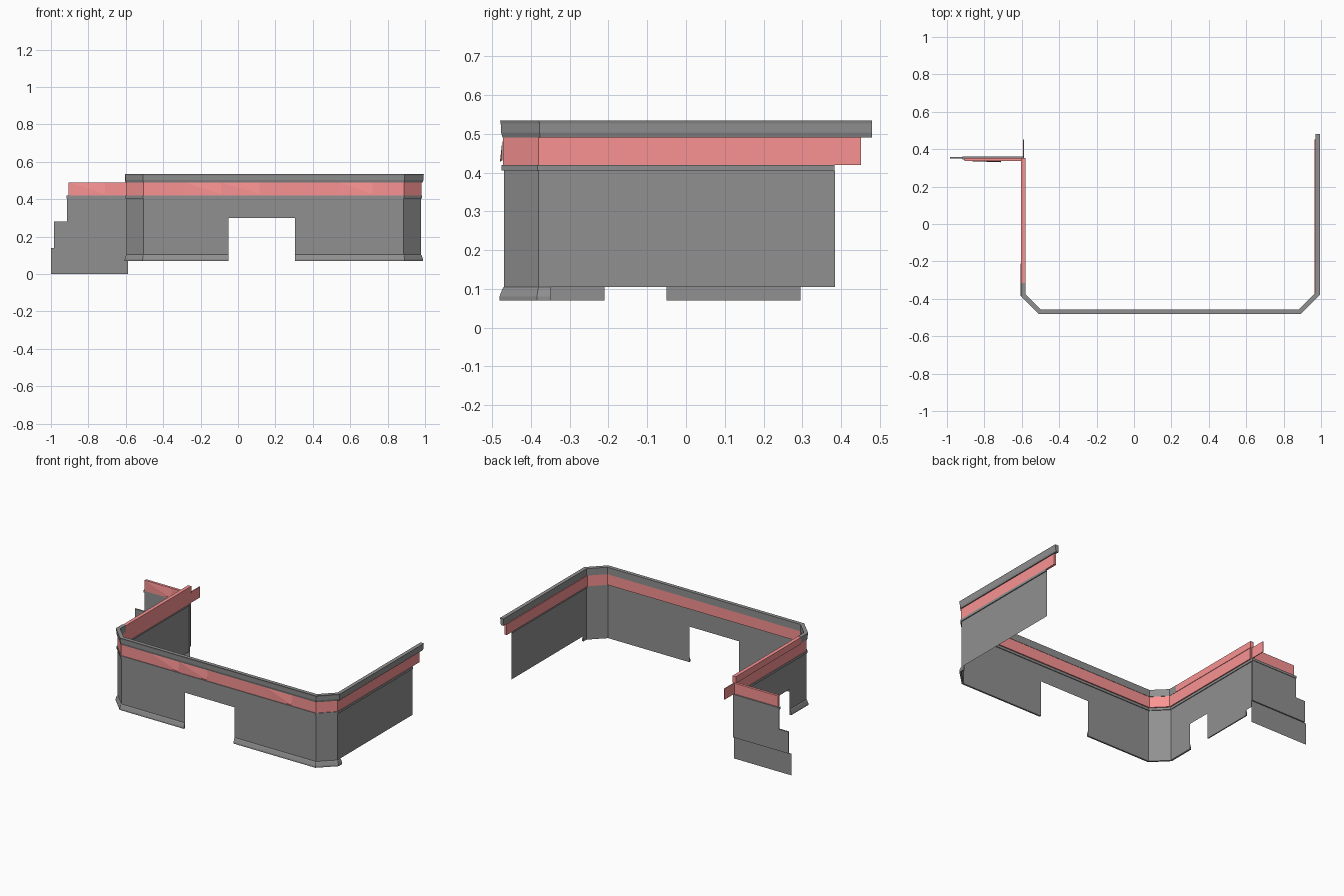
import bpy, bmesh
from mathutils import Vector

if "Cube" in bpy.data.objects:
    bpy.data.objects.remove(bpy.data.objects["Cube"])


def material(name, color):
    m = bpy.data.materials.new(name)
    m.diffuse_color = color
    m.use_nodes = True
    m.node_tree.nodes["Principled BSDF"].inputs["Base Color"].default_value = m.diffuse_color
    return m


red = material("sign_red", (0.95, 0.29, 0.29, 1))
grey = material("wall_grey", (0.28, 0.28, 0.28, 1))


def finish(name, bm, mat):
    bmesh.ops.recalc_face_normals(bm, faces=bm.faces)
    me = bpy.data.meshes.new(name)
    bm.to_mesh(me)
    bm.free()
    me.materials.append(mat)
    bpy.context.collection.objects.link(bpy.data.objects.new(name, me))


def sweep(name, path, profile, mat=grey):
    """Mitred sweep of (outward offset, z) points; 3+ points make a capped solid."""
    pts = [Vector(p) for p in path]
    dirs = [(b - a).normalized() for a, b in zip(pts, pts[1:])]
    norms = [Vector((-d.y, d.x)) for d in dirs]
    bm = bmesh.new()
    rings = []
    for i, p in enumerate(pts):
        a, b = norms[max(i - 1, 0)], norms[min(i, len(norms) - 1)]
        m = (a + b) / (1 + a.dot(b))
        rings.append([bm.verts.new((p.x + m.x * o, p.y + m.y * o, z)) for o, z in profile])
    n = len(profile)
    for r, s in zip(rings, rings[1:]):
        for j in range(n if n > 2 else 1):
            k = (j + 1) % n
            bm.faces.new((r[j], s[j], s[k], r[k]))
    if n > 2:
        bm.faces.new(rings[0])
        bm.faces.new(rings[-1])
    finish(name, bm, mat)


def rect(o0, o1, z0, z1):
    return [(o0, z0), (o1, z0), (o1, z1), (o0, z1)]


# Plan corners, running from the right side round the front to the left side
XR, XL, YF = 0.978, -0.595, -0.47
right_corner = [(XR, -0.38), (0.886, YF)]
left_corner = [(-0.505, YF), (XL, -0.38)]
corners = right_corner + left_corner
door_r, door_l = (0.305, YF), (-0.05, YF)
side_a, side_b = (XL, -0.21), (XL, -0.05)

# Walls with the front and side openings
wall = lambda z: [(0, z), (0, 0.405)]
sweep("right_wall", [(XR, 0.385)] + right_corner + [door_r], wall(0.105))
sweep("front_lintel", [door_r, door_l], wall(0.30))
sweep("left_corner_wall", [door_l] + left_corner + [side_a], wall(0.105))
sweep("side_lintel", [side_a, side_b], wall(0.235))
sweep("left_wall", [side_b, (XL, 0.35)], wall(0.105))

# Flared baseboards
base = [(0, 0.105), (0.004, 0.10), (0.011, 0.08), (0.011, 0.07), (0, 0.07)]
sweep("baseboard_right", [(XR, -0.35)] + right_corner + [door_r], base)
sweep("baseboard_left", [door_l] + left_corner + [side_a], base)
sweep("baseboard_side", [side_b, (XL, 0.295)],
      [(0, 0.105), (0.004, 0.10), (0.007, 0.07), (0, 0.07)])

# Ledge under the sign band
sweep("ledge", [(XR, 0.383)] + corners + [(XL, 0.35)], rect(-0.005, 0.006, 0.405, 0.42))

# Red sign band, with a thin tail beyond the wing wall
sweep("sign_band", [(XR, 0.452)] + corners + [(XL, 0.345)], rect(-0.012, 0.002, 0.42, 0.49), red)
sweep("sign_band_tail", [(XL, 0.345), (XL, 0.452)], rect(-0.007, -0.002, 0.42, 0.49), red)

# Cornice: grey round the front, continuing in red along the left side
cornice = [(-0.014, 0.49), (0.003, 0.49), (0.007, 0.503), (0.008, 0.527),
           (0.010, 0.535), (-0.014, 0.535)]
sweep("cornice", [(XR + 0.006, 0.48), (XR + 0.006, -0.375), (0.888, YF)]
      + left_corner + [(XL, -0.315)], cornice)
sweep("side_cornice", [(XL, -0.315), (XL, 0.352)], rect(-0.015, 0.008, 0.49, 0.533), red)

# Stepped wing wall: a full front sheet, with a backing above the lowest step
WY = 0.35


def stepped_panel(name, y, z_low, steps):
    bm = bmesh.new()
    outline = [(-0.588, 0.405), (-0.588, z_low)]
    for x, z0, z1 in steps:
        outline += [(x, z0), (x, z1)]
    bm.faces.new([bm.verts.new((x, y, z)) for x, z in outline])
    return bm


steps = [(-1.0, 0, 0.14), (-0.983, 0.14, 0.28), (-0.915, 0.28, 0.405)]
finish("wing_wall", stepped_panel("wing_wall", WY, 0, steps), grey)
backing = stepped_panel("wing_backing", WY + 0.001, 0.14, steps[1:])
out = bmesh.ops.extrude_face_region(backing, geom=backing.faces[:])
for v in (g for g in out["geom"] if isinstance(g, bmesh.types.BMVert)):
    v.co.y += 0.008
finish("wing_backing", backing, grey)
sweep("wing_ledge", [(-0.588, WY), (-0.917, WY)], rect(-0.012, 0.006, 0.405, 0.42))
sweep("wing_sign_band", [(-0.585, WY), (-0.905, WY)], rect(-0.004, 0.012, 0.42, 0.49), red)


# Loose sign panels: the lower right corner is pulled forward
def loose_panel(name, x0, x1, y):
    bm = bmesh.new()
    tl, tr, br, bl = [bm.verts.new(c) for c in (
        (x0, y, 0.49), (x1, y, 0.49), (x1, y - 0.007, 0.428), (x0, y, 0.432))]
    bm.faces.new((tl, bl, br))
    bm.faces.new((tl, br, tr))
    finish(name, bm, red)


for i, (x0, x1, y) in enumerate([(-0.29, -0.09, YF - 0.003), (-0.09, 0.115, YF - 0.003),
                                 (0.54, 0.72, YF - 0.003), (-0.905, -0.71, WY - 0.013)]):
    loose_panel(f"loose_sign_panel_{i + 1}", x0, x1, y)
